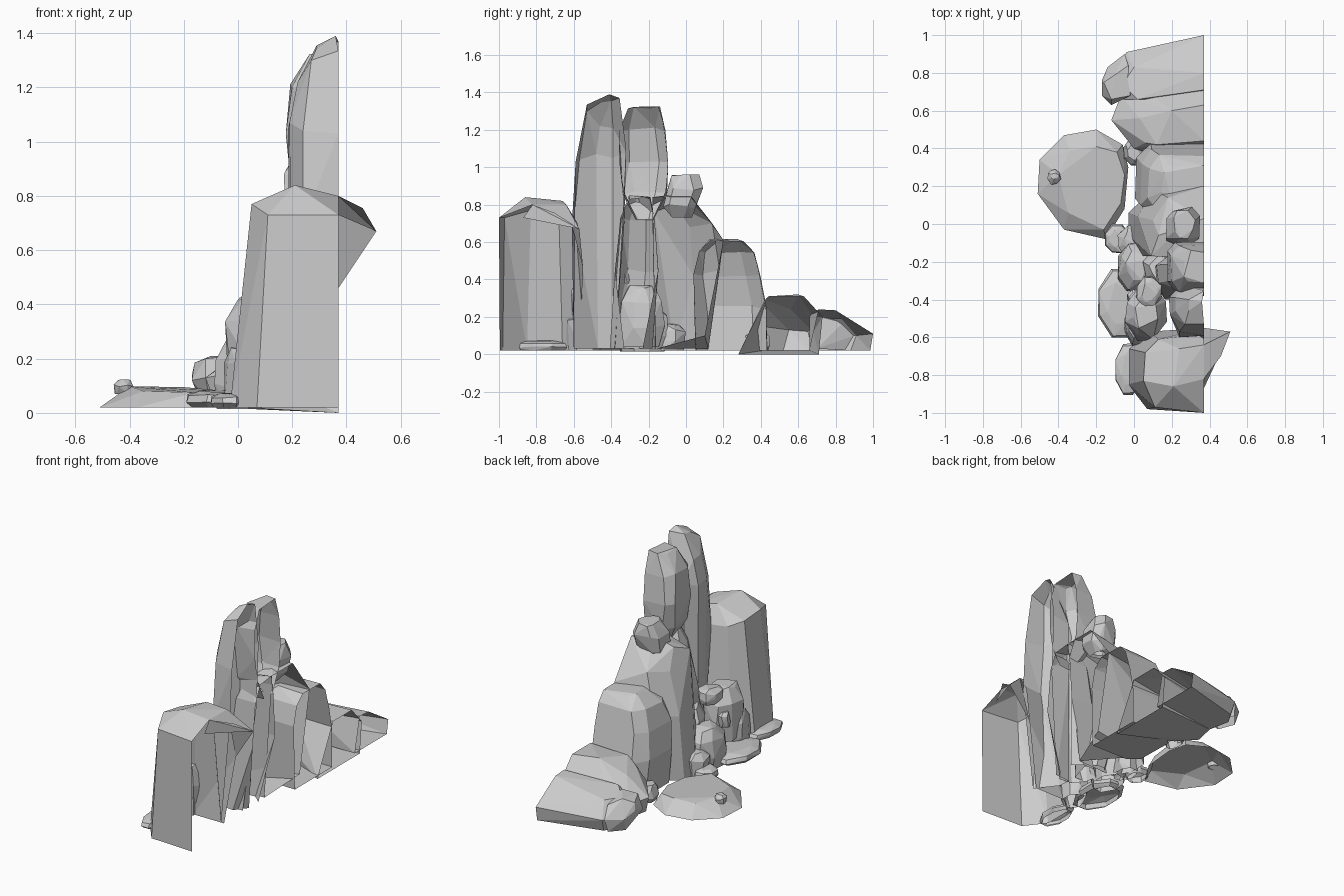
import bpy, bmesh, random
from mathutils import Vector

random.seed(4)
BACK = 0.37          # plane where the cliff shells are cut open


def shell(name, pts, extra_faces=(), floor=False):
    """Convex faceted rock, open along the back plane and (unless floor) underneath."""
    bm = bmesh.new()
    for p in pts:
        bm.verts.new(p)
    res = bmesh.ops.convex_hull(bm, input=bm.verts)
    junk = {g for g in res["geom_interior"] + res["geom_unused"]
            if isinstance(g, bmesh.types.BMVert) and g.is_valid}
    bmesh.ops.delete(bm, geom=list(junk), context='VERTS')
    bmesh.ops.recalc_face_normals(bm, faces=bm.faces)
    low = min(v.co.z for v in bm.verts)
    drop = []
    for f in bm.faces:
        under = all(v.co.z < low + 0.012 for v in f.verts) and not floor
        xs = [v.co.x for v in f.verts]
        behind = min(xs) > 0.26 and max(xs) > BACK - 0.005 and f.normal.x > 0.6
        if under or behind:
            drop.append(f)
    bmesh.ops.delete(bm, geom=drop, context='FACES')
    bmesh.ops.dissolve_limit(bm, angle_limit=0.09, verts=bm.verts, edges=bm.edges)
    for tri in extra_faces:
        bm.faces.new([bm.verts.new(p) for p in tri])
    mesh = bpy.data.meshes.new(name)
    bm.to_mesh(mesh)
    bm.free()
    ob = bpy.data.objects.new(name, mesh)
    bpy.context.collection.objects.link(ob)
    return ob


def rock(name, *rings, c=0.3, j=0.012, floor=False):
    """Stack of chamfered rings (z, x0, x1, y0, y1); x1 = BACK leaves a square back."""
    pts = []
    for i, (z, x0, x1, y0, y1) in enumerate(rings):
        cx, cy = (x1 - x0) * c, (y1 - y0) * c
        ring = [(x0 + cx, y0), (x0, y0 + cy), (x0, y1 - cy), (x0 + cx, y1)]
        if x1 >= BACK:
            ring += [(x1, y1), (x1, y0)]
        else:
            ring += [(x1 - cx, y1), (x1, y1 - cy), (x1, y0 + cy), (x1 - cx, y0)]
        for x, y in ring:
            k = 0 if x >= BACK else j
            dz = random.uniform(-j, j) if i else 0
            pts.append(Vector((x + random.uniform(-k, k), y + random.uniform(-j, j) * (k > 0), z + dz)))
    return shell(name, pts, floor=floor)


B = BACK
# large side block with a flap jutting out behind
shell("side_block", [
    (-.03, -.85, .02), (-.03, -.66, .02), (.08, -.57, .02), (.30, -.57, .02), (B, -.995, .02), (.07, -.98, .02),
    (.05, -.83, .77), (.06, -.68, .75), (.13, -.61, .72), (B, -.58, .70), (B, -.55, .46),
    (.11, -.97, .73), (B, -1, .73), (.21, -.86, .84), (B, -.82, .80), (B, -.64, .80), (.24, -.66, .82)],
    extra_faces=[[(B, -.82, .80), (B, -.64, .80), (.51, -.57, .67), (.46, -.70, .755)],
                 [(B, -.82, .80), (.46, -.70, .755), (.51, -.57, .67), (B, -.87, .73)],
                 [(B, -.64, .80), (B, -.55, .46), (.51, -.57, .67)]])

# two tall spires
shell("tall_spire", [
    (.20, -.47, .03), (.19, -.39, .03), (.30, -.60, .03), (.30, -.38, .03),
    (.185, -.50, .70), (.18, -.40, .70), (.24, -.60, .70), (B, -.61, .70), (B, -.34, .70), (.24, -.33, .70),
    (.19, -.48, 1.07), (.185, -.39, 1.05), (.24, -.57, 1.04), (B, -.59, 1.03), (B, -.32, 1.10), (.25, -.32, 1.08),
    (.22, -.46, 1.22), (.22, -.39, 1.21), (.27, -.53, 1.30), (B, -.53, 1.335),
    (.29, -.40, 1.355), (.29, -.46, 1.345), (.36, -.41, 1.39), (B, -.355, 1.37)])
rock("second_spire", (.72, .28, B, -.26, -.18), (.86, .20, B, -.33, -.11), (1.02, .175, B, -.355, -.095),
     (1.20, .20, B, -.355, -.11), (1.32, .27, B, -.31, -.15), c=.22)
rock("spire_foot_stone", (.73, .22, .30, -.07, .02), (.79, .18, .34, -.12, .05),
     (.88, .18, .34, -.11, .08), (.95, .21, .32, -.07, .06), c=.22)

# columns between the spires and the slope
rock("middle_column", (.03, .10, .30, -.40, -.17), (.45, .13, B, -.38, -.15), (.72, .19, B, -.35, -.17),
     (.84, .25, B, -.30, -.19))

# big leaning slab, sloping down towards +y
shell("leaning_slab", [
    (-.03, -.06, .03), (-.03, .06, .03), (.05, .12, .03), (B, .10, .10), (.30, -.16, .03), (.03, -.17, .03),
    (.09, -.17, .76), (.13, -.06, .80), (.10, .02, .68), (B, -.18, .84), (.25, -.02, .86), (B, .03, .84),
    (.18, .14, .70), (B, .20, .61), (.10, .18, .45), (.02, .04, .42), (.04, -.13, .42)])

# boulders stepping down the slope
rock("upper_boulder", (.02, .04, B, .05, .43), (.25, .01, B, .05, .43), (.42, .03, B, .04, .40),
     (.54, .07, B, .07, .36), (.605, .15, B, .13, .31), c=.2, floor=True)
shell("lower_boulder", [
    (-.08, .52, .02), (-.05, .66, .02), (.02, .41, .02), (B, .28, .0), (B, .71, .0),
    (-.12, .55, .13), (-.07, .68, .12), (.00, .40, .15), (B, .73, .20), (B, .42, .24),
    (.06, .43, .25), (.12, .42, .29), (B, .44, .31), (.20, .60, .32), (B, .63, .31), (.03, .56, .24), (.1, .68, .20)],
    floor=True)
shell("end_boulder", [
    (-.05, .66, .02), (-.08, .80, .02), (-.03, .88, .02), (B, .985, .02), (B, .66, .02),
    (-.07, .66, .15), (-.10, .81, .10), (-.04, .91, .10), (B, 1, .11), (B, .80, .235),
    (B, .71, .24), (.02, .66, .22), (-.06, .74, .19), (.0, .83, .19)], floor=True)
shell("end_chunk", [
    (-.10, .68, .03), (-.13, .80, .02), (-.06, .88, .02), (.0, .70, .03),
    (-.17, .68, .12), (-.17, .76, .14), (-.14, .83, .10), (-.05, .90, .10), (-.12, .63, .13),
    (-.16, .75, .185), (-.12, .66, .20), (-.10, .79, .21), (-.03, .84, .17), (-.02, .68, .21)])

# wide flat stone in front with a pebble on it
shell("flat_stone", [
    (-.51, .16, .02), (-.50, .34, .02), (-.37, .47, .02), (-.20, .50, .02), (-.06, .42, .02), (-.03, .30, .02),
    (-.05, .08, .02), (-.15, -.08, .02), (-.37, -.03, .02),
    (-.40, .26, .098), (-.34, .39, .09), (-.20, .41, .095), (-.09, .38, .085), (-.05, .26, .08),
    (-.07, .11, .08), (-.16, -.03, .075), (-.35, .06, .08)])
rock("pebble", (.07, -.45, -.39, .22, .28), (.10, -.455, -.39, .21, .29), (.12, -.44, -.40, .235, .27), j=.005)

# pile of loose stones in the gully: (name, centre, size)
pile = [
    ("gully_boulder", (.06, -.47, .26), (.21, .28, .32)),
    ("gully_cap", (.08, -.36, .40), (.13, .17, .09)),
    ("gully_round", (.01, -.23, .14), (.19, .26, .25)),
    ("gully_base", (.02, -.54, .13), (.14, .19, .22)),
    ("gully_knob", (.00, -.385, .25), (.08, .08, .09)),
    ("gully_inner", (.14, -.24, .20), (.18, .24, .32)),
    ("gully_low", (-.01, -.09, .09), (.15, .18, .14)),
    ("ground_slab", (-.07, -.42, .05), (.24, .36, .06)),
    ("side_slab", (-.03, -.77, .045), (.14, .27, .05)),
    ("near_slab", (-.09, -.08, .05), (.13, .15, .06)),
    ("foot_stone", (.00, .38, .07), (.10, .14, .10)),
]
for name, (x, y, z), (sx, sy, sz) in pile:
    rings = [(z + sz * h, x - sx / 2 * k, x + sx / 2 * k, y - sy / 2 * k, y + sy / 2 * k)
             for h, k in ((-.5, .85), (-.15, 1), (.25, .93), (.5, .58))]
    rock(name, *rings, j=min(.012, sz * .08))
